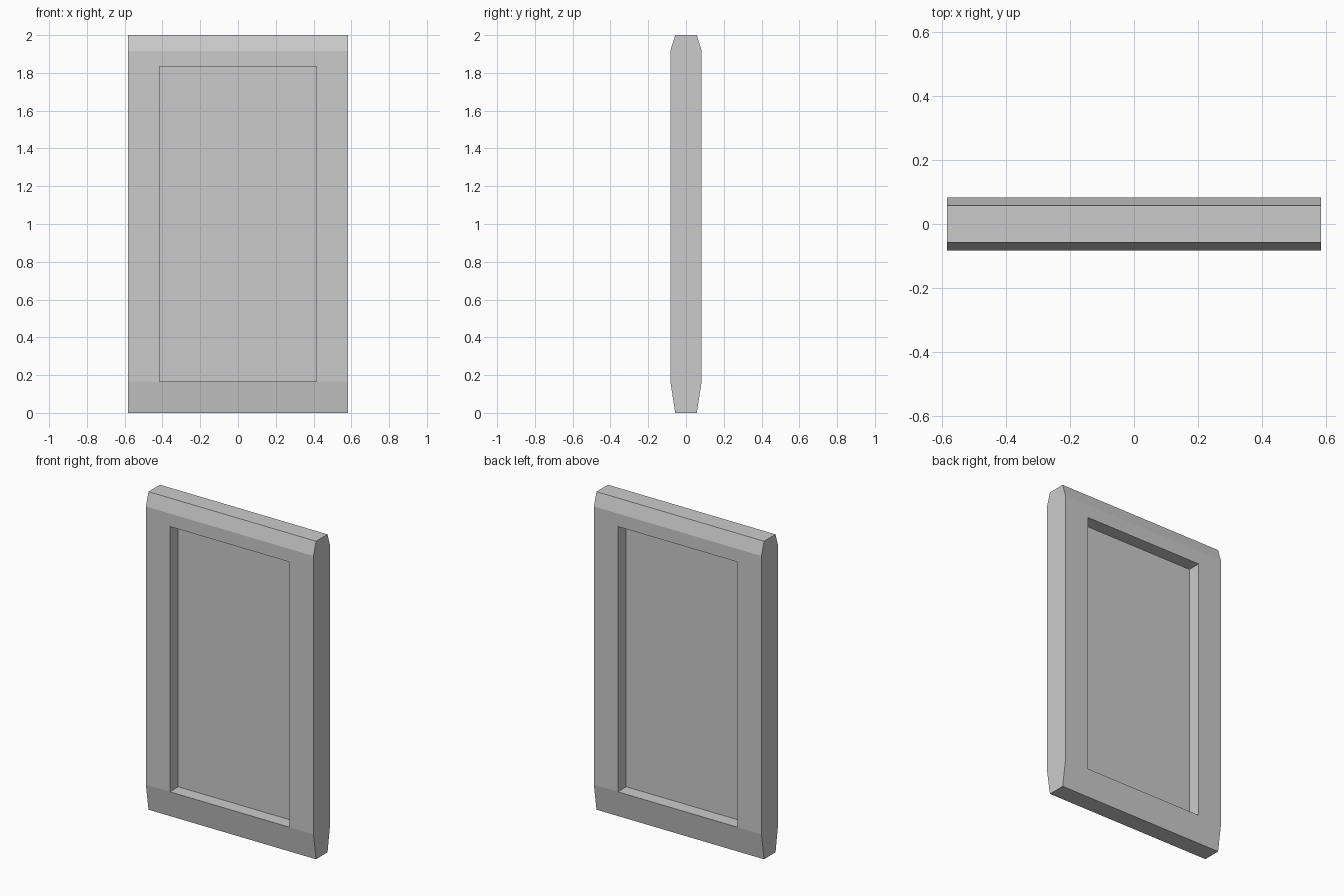
import bpy
import bmesh

if "Cube" in bpy.data.objects:
    bpy.data.objects.remove(bpy.data.objects["Cube"])

W, D = 0.583, 0.083        # half width and half depth of the frame
OPEN = 0.416               # half width of the opening
LOW, HIGH = 0.167, 1.835   # opening heights
TIP = 0.057                # half depth at the tapered ends


def finish(name, bm):
    bmesh.ops.recalc_face_normals(bm, faces=bm.faces)
    mesh = bpy.data.meshes.new(name)
    bm.to_mesh(mesh)
    bm.free()
    obj = bpy.data.objects.new(name, mesh)
    bpy.context.collection.objects.link(obj)
    return obj


# Frame: side profile swept across the width, left open in the middle
half = [(TIP, 0), (D, LOW), (D, HIGH), (D, 1.917), (TIP, 2)]
profile = half + [(-y, z) for y, z in reversed(half)]
n = len(profile)
bm = bmesh.new()
rings = [[bm.verts.new((x, y, z)) for y, z in profile] for x in (-W, -OPEN, OPEN, W)]
back, front = 1, n - 3     # profile spans that hold the opening
for i in range(3):
    for j in range(n):
        if i == 1 and j in (back, front):
            continue
        k = (j + 1) % n
        bm.faces.new((rings[i][j], rings[i][k], rings[i + 1][k], rings[i + 1][j]))
bm.faces.new(rings[0])
bm.faces.new(rings[3])

# Inner walls of the opening
a, b = rings[1], rings[2]
rim_back = [a[back], b[back], b[back + 1], a[back + 1]]
rim_front = [a[front + 1], b[front + 1], b[front], a[front]]
for i in range(4):
    k = (i + 1) % 4
    bm.faces.new((rim_back[i], rim_back[k], rim_front[k], rim_front[i]))
finish("frame", bm)

# Thin pane across the middle of the opening, seen from both sides
bm = bmesh.new()
bm.faces.new([bm.verts.new((x, 0, z)) for x, z in
              ((-OPEN, LOW), (OPEN, LOW), (OPEN, HIGH), (-OPEN, HIGH))])
finish("pane", bm)
